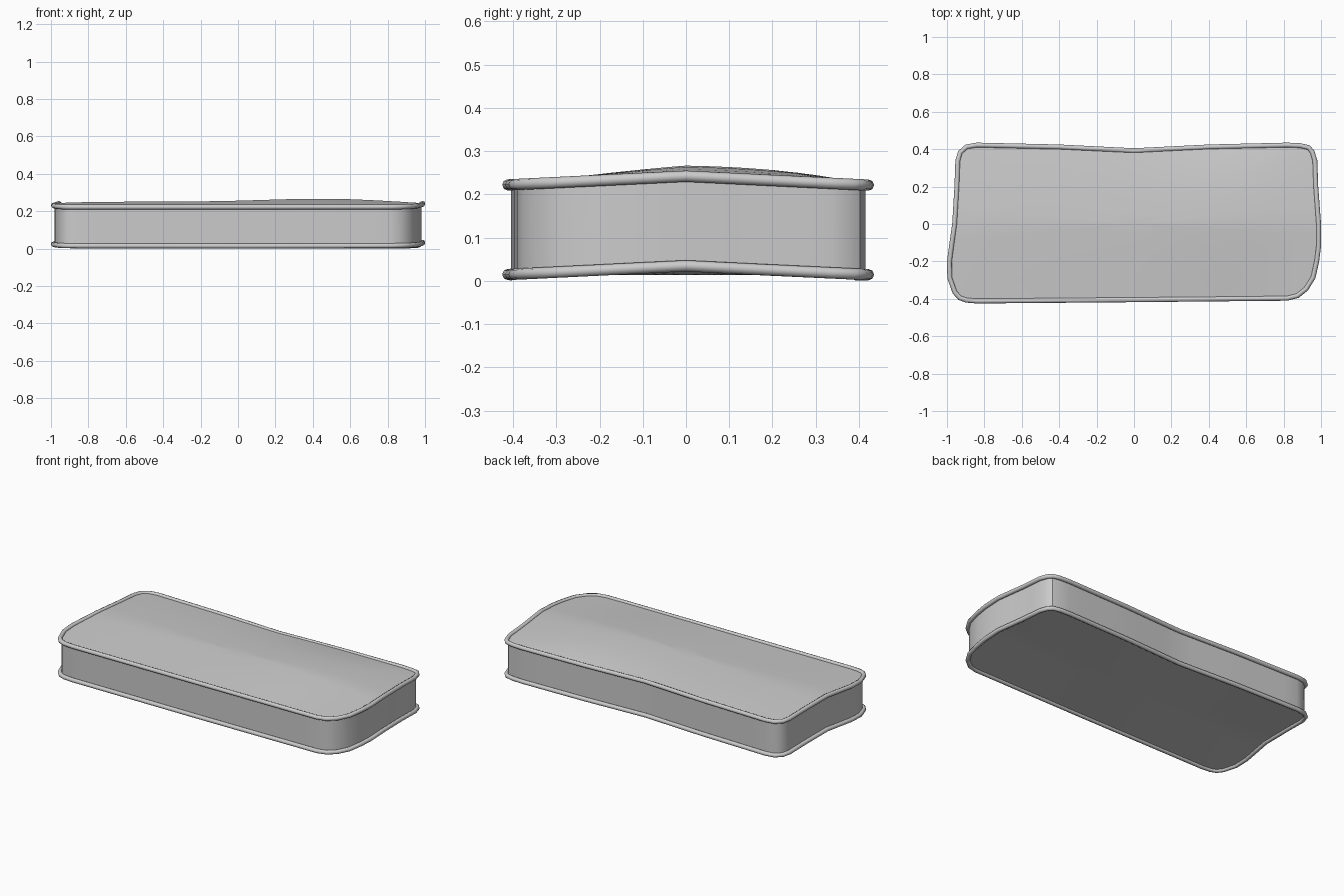
import bpy, bmesh, math
from mathutils import Vector

if "Cube" in bpy.data.objects:
    bpy.data.objects.remove(bpy.data.objects["Cube"])

# Outer outline seen from above, counter-clockwise
OUTLINE = [(-.84, -.425), (0, -.418), (.82, -.41), (.88, -.395), (.93, -.355), (.97, -.29),
           (.99, -.2), (1, -.12), (1, 0), (.985, .2), (.98, .34), (.965, .39), (.94, .42),
           (.89, .432), (.82, .435), (.4, .425), (0, .405), (-.4, .425), (-.84, .435),
           (-.9, .425), (-.94, .39), (-.955, .34), (-.96, .2), (-.972, 0), (-.985, -.09),
           (-1, -.2), (-.998, -.29), (-.97, -.37), (-.94, -.405), (-.9, -.42)]
HALF_Y, PIPE = .43, .013


def resample(points, step=.11):
    out = []
    for i, p in enumerate(points):
        a, b = Vector(p), Vector(points[(i + 1) % len(points)])
        n = max(1, math.ceil((b - a).length / step))
        out += [a.lerp(b, k / n) for k in range(n)]
    return out


def inset(points, d):
    out = []
    for i, p in enumerate(points):
        t = (points[(i + 1) % len(points)] - points[i - 1]).normalized()
        out.append(p + Vector((-t.y, t.x)) * d)
    return out


def ridge(y):
    return .021 * max(0, 1 - abs(y) / HALF_Y)


def top_rim(p):
    return .221 + ridge(p.y)


def bottom_rim(p):
    return .014 + ridge(p.y) * abs(p.x)


def top_z(p):
    bump = .009 + .016 * math.exp(-((p.x - .45) / .42) ** 2)
    fade = max(0, 1 - p.x ** 6) * max(0, 1 - (p.y / HALF_Y) ** 2)
    return top_rim(p) + bump * fade * (1 + 1.2 * p.y)


outer = resample(OUTLINE)

# Cushion body: domed top, upright wall and flat underside
bm = bmesh.new()
wall = inset(outer, .02)
RINGS = 8


def ring(scale, height):
    pts = [p * scale for p in wall]
    return [bm.verts.new((p.x, p.y, height(p))) for p in pts]


def bridge(a, b):
    for i in range(len(a)):
        j = (i + 1) % len(a)
        bm.faces.new((a[i], a[j], b[j], b[i]))


def cap(first, height):
    last = first
    for k in range(1, RINGS):
        nxt = ring(1 - k / RINGS, height)
        bridge(last, nxt)
        last = nxt
    c = bm.verts.new((0, 0, height(Vector((0, 0)))))
    for i in range(len(last)):
        bm.faces.new((last[i], last[(i + 1) % len(last)], c))


low, high = ring(1, bottom_rim), ring(1, top_z)
bridge(low, high)
cap(high, top_z)
cap(low, bottom_rim)
bmesh.ops.recalc_face_normals(bm, faces=bm.faces)
mesh = bpy.data.meshes.new("cushion_body")
bm.to_mesh(mesh)
bm.free()
body = bpy.data.objects.new("cushion_body", mesh)
bpy.context.collection.objects.link(body)
bpy.context.view_layer.objects.active = body
body.select_set(True)
bpy.ops.object.shade_smooth_by_angle(angle=math.radians(35))


# Piping cords around the upper and lower seams
def piping(name, height):
    curve = bpy.data.curves.new(name, 'CURVE')
    curve.dimensions = '3D'
    curve.bevel_depth = PIPE
    curve.bevel_resolution = 2
    spline = curve.splines.new('POLY')
    path = inset(outer, PIPE)
    spline.points.add(len(path) - 1)
    for point, p in zip(spline.points, path):
        point.co = (p.x, p.y, height(p), 1)
    spline.use_cyclic_u = True
    spline.use_smooth = True
    bpy.context.collection.objects.link(bpy.data.objects.new(name, curve))


piping("top_piping", top_rim)
piping("bottom_piping", bottom_rim)
